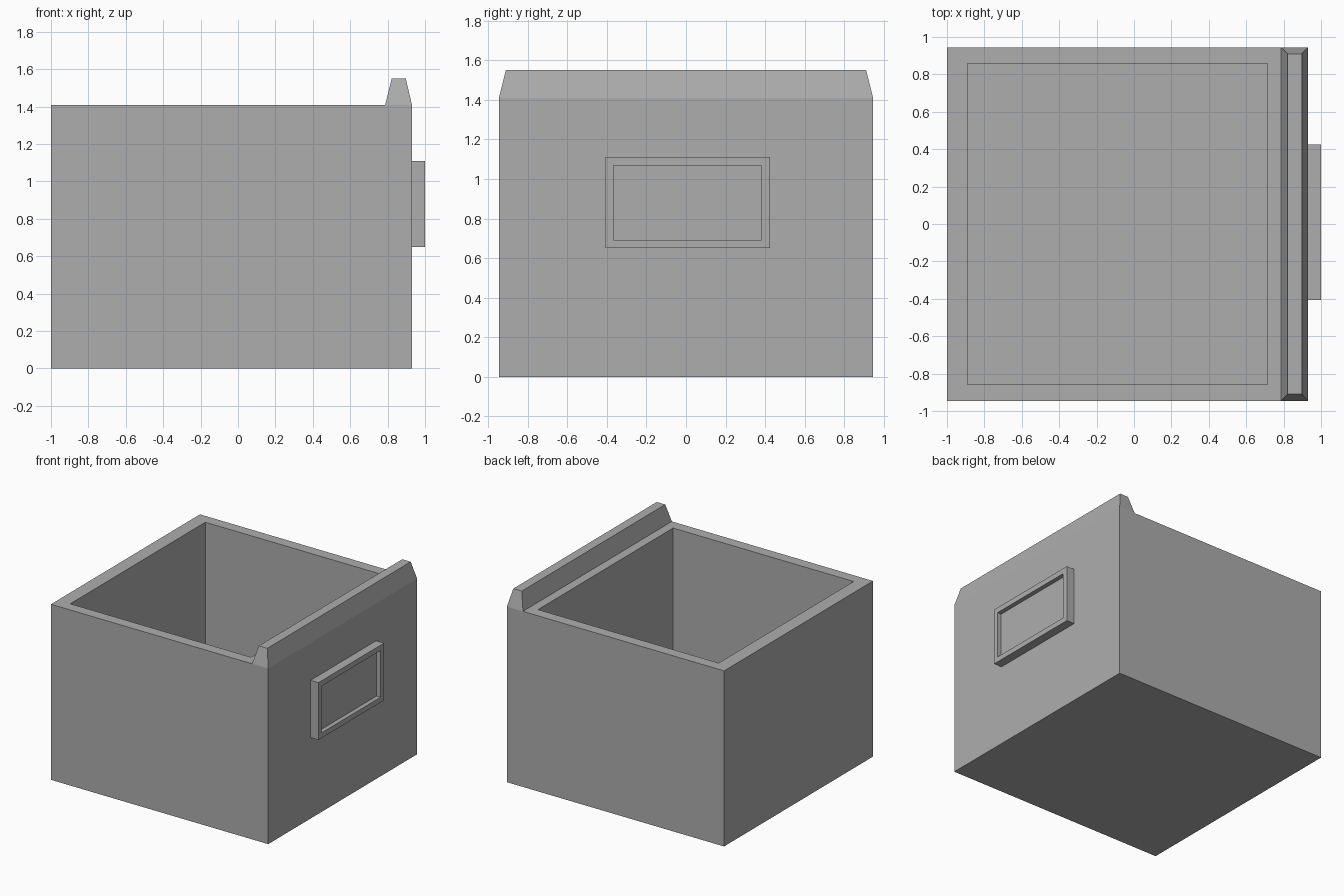
import bpy
import bmesh

cube = bpy.data.objects.get("Cube")
if cube:
    bpy.data.objects.remove(cube, do_unlink=True)

# Plain grey finish shared by every part
grey = bpy.data.materials.new("plain grey")
grey.use_nodes = True
colour = (0.42, 0.42, 0.42, 1)
grey.diffuse_color = colour
shader = grey.node_tree.nodes["Principled BSDF"]
shader.inputs["Base Color"].default_value = colour
shader.inputs["Roughness"].default_value = 0.8


def loft_rectangles(name, rings, along_x=False, cap_start=False):
    """Skin rectangles (u0, u1, v0, v1, level), closing the last one."""
    bm = bmesh.new()
    loops = []
    for u0, u1, v0, v1, level in rings:
        corners = [(u0, v0), (u1, v0), (u1, v1), (u0, v1)]
        loops.append([bm.verts.new((level, u, v) if along_x else (u, v, level))
                      for u, v in corners])
    for lower, upper in zip(loops, loops[1:]):
        for i in range(4):
            j = (i + 1) % 4
            bm.faces.new((lower[i], lower[j], upper[j], upper[i]))
    bm.faces.new(loops[-1])
    if cap_start:
        bm.faces.new(loops[0][::-1])
    mesh = bpy.data.meshes.new(name)
    bm.to_mesh(mesh)
    bm.free()
    mesh.materials.append(grey)
    obj = bpy.data.objects.new(name, mesh)
    bpy.context.collection.objects.link(obj)
    return obj


left, right, half_depth, rim = -1.0, 0.93, 0.945, 1.41

# Open box: outer walls, flat rim, then down to the inner floor
outer = (left, right, -half_depth, half_depth)
cavity = (-0.89, 0.715, -0.857, 0.857)
loft_rectangles("drawer_box", [
    (*outer, 0), (*outer, rim), (*cavity, rim), (*cavity, 0.1),
], cap_start=True)

# Tapered lip standing on the right-hand rim
loft_rectangles("tapered_lip", [
    (0.787, right, -half_depth, half_depth, rim),
    (0.822, 0.897, -0.91, 0.91, 1.55),
])

# Label holder: raised border with a shallow recessed panel
border = (-0.407, 0.425, 0.65, 1.11)
panel = (-0.367, 0.382, 0.692, 1.067)
loft_rectangles("label_holder", [
    (*border, right), (*border, 1.0), (*panel, 1.0), (*panel, 0.965),
], along_x=True)
